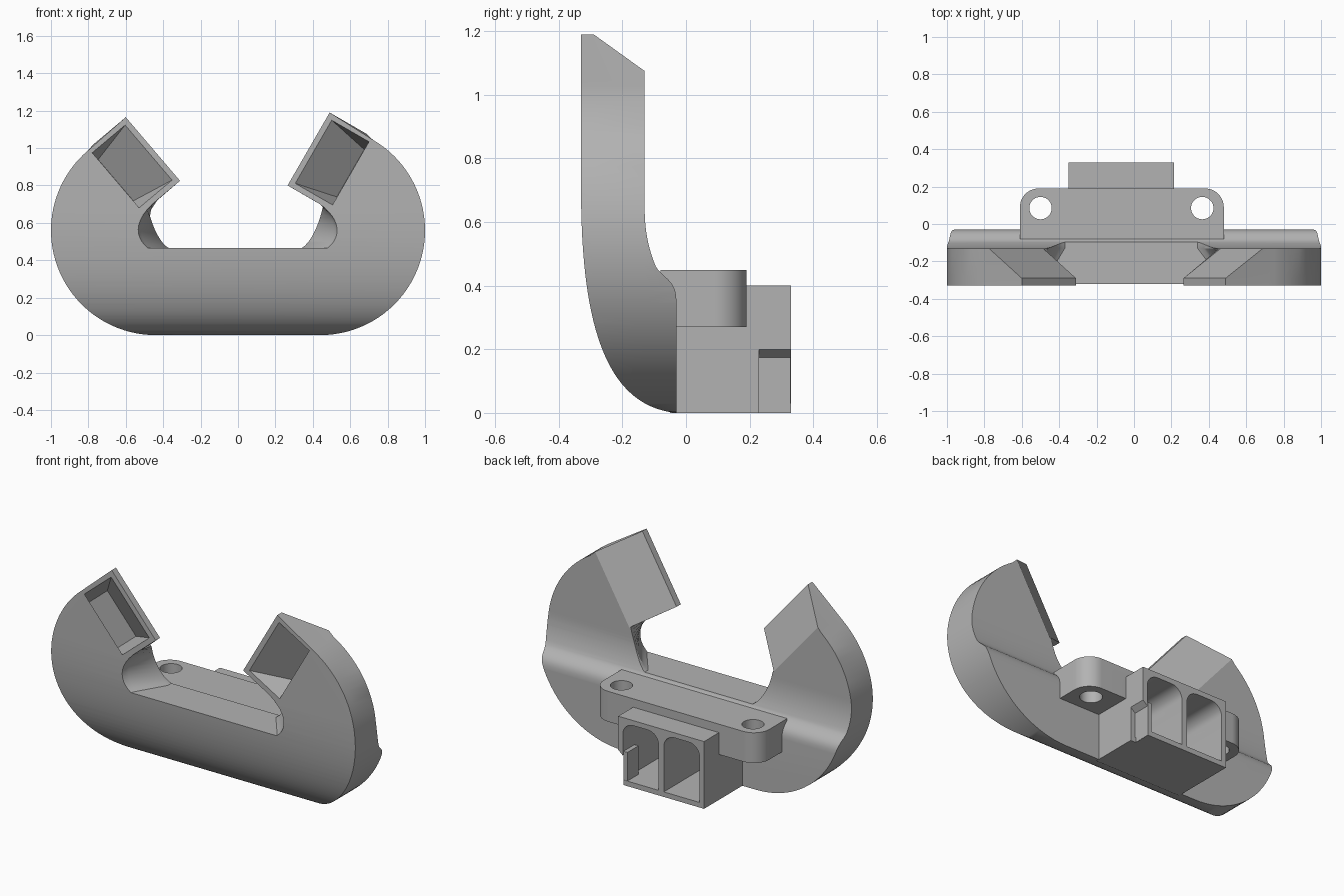
import bpy, bmesh, math
from mathutils import Vector
from mathutils.geometry import interpolate_bezier

cube = bpy.data.objects.get("Cube")
if cube:
    bpy.data.objects.remove(cube, do_unlink=True)

grey = bpy.data.materials.new("plain grey")
grey.use_nodes = True
grey.diffuse_color = (0.45, 0.45, 0.45, 1)
grey.node_tree.nodes["Principled BSDF"].inputs["Base Color"].default_value = (0.45, 0.45, 0.45, 1)


def loft(name, sections):
    """Closed solid through rings that share a point count."""
    bm = bmesh.new()
    rings = [[bm.verts.new(p) for p in s] for s in sections]
    n = len(rings[0])
    for a, b in zip(rings, rings[1:]):
        for i in range(n):
            j = (i + 1) % n
            bm.faces.new((a[i], a[j], b[j], b[i]))
    bm.faces.new(rings[0])
    bm.faces.new(rings[-1])
    bmesh.ops.recalc_face_normals(bm, faces=bm.faces)
    mesh = bpy.data.meshes.new(name)
    bm.to_mesh(mesh)
    bm.free()
    mesh.materials.append(grey)
    obj = bpy.data.objects.new(name, mesh)
    bpy.context.collection.objects.link(obj)
    return obj


def along_y(name, outline, y0, y1):
    return loft(name, [[(x, y, z) for x, z in outline] for y in (y0, y1)])


def along_z(name, outline, z0, z1):
    return loft(name, [[(x, y, z) for x, y in outline] for z in (z0, z1)])


def box(name, x0, x1, y0, y1, z0, z1):
    return along_z(name, [(x0, y0), (x1, y0), (x1, y1), (x0, y1)], z0, z1)


def combine(obj, cutter, operation="DIFFERENCE"):
    mod = obj.modifiers.new("cut", "BOOLEAN")
    mod.operation, mod.solver, mod.object = operation, "EXACT", cutter
    bpy.context.view_layer.objects.active = obj
    bpy.ops.object.modifier_apply(modifier=mod.name)
    bpy.data.objects.remove(cutter, do_unlink=True)


def arc(cx, cy, r, start, end, n):
    angles = [math.radians(start + (end - start) * i / n) for i in range(n + 1)]
    return [Vector((cx + r * math.cos(a), cy + r * math.sin(a))) for a in angles]


def bezier(points, n=12):
    k1, h1, h2, k2 = [Vector(p).to_3d() for p in points]
    return [p.to_2d() for p in interpolate_bezier(k1, h1, h2, k2, n)]


# Per arm: tip corners, direction into the arm, slot curve at front and back
ARMS = {
    1: dict(low=(0.265, 0.80), top=(0.49, 1.19), into=(0.866, -0.5), angle=60,
            front=[(0.49, 0.465), (0.56, 0.52), (0.56, 0.62), (0.43, 0.705)],
            back=[(0.34, 0.465), (0.40, 0.50), (0.44, 0.62), (0.455, 0.69)]),
    -1: dict(low=(-0.31, 0.825), top=(-0.60, 1.165), into=(-0.766, -0.643), angle=130,
             front=[(-0.49, 0.465), (-0.56, 0.52), (-0.57, 0.62), (-0.42, 0.733)],
             back=[(-0.37, 0.465), (-0.43, 0.50), (-0.47, 0.62), (-0.478, 0.67)]),
}


def half_outline(side, blend, retreat):
    """Slot floor up round the tip and down the outside."""
    arm = ARMS[side]
    shift = Vector(arm["into"]) * 0.23 * retreat
    slot = [a.lerp(b, blend) for a, b in zip(bezier(arm["front"]), bezier(arm["back"]))]
    tip = [Vector(arm["low"]) + shift, Vector(arm["top"]) + shift]
    end = -90 if side > 0 else 270
    return slot + tip + arc(0.44 * side, 0.56, 0.56, arm["angle"], end, 40)


# Curved body: front outline lofted in depth, trimmed by the side profile
rings = []
for y, blend, retreat in ((-0.34, 0, 0), (-0.29, 0.2, 0), (-0.13, 1, 1), (0, 1, 1)):
    outline = half_outline(1, blend, retreat) + half_outline(-1, blend, retreat)[::-1]
    rings.append([(p.x, y, p.y) for p in outline])
body = loft("duct_body", rings)

profile = [Vector((-0.33, 1.3))]
profile += bezier([(-0.33, 0.70), (-0.33, 0.25), (-0.24, 0.02), (-0.03, 0)], 28)
profile += bezier([(-0.03, 0.35), (-0.03, 0.42), (-0.07, 0.42), (-0.095, 0.46)], 10)
profile += bezier([(-0.095, 0.46), (-0.12, 0.52), (-0.13, 0.58), (-0.13, 0.64)], 10)[1:]
profile += [Vector((-0.13, 1.3))]
trim = loft("side_trim", [[(x, p.x, p.y) for p in profile] for x in (-1.2, 1.2)])
combine(body, trim, "INTERSECT")

# Slanted outlet pockets in the two tips
for side, arm in ARMS.items():
    low, top, into = (Vector(arm[k]) for k in ("low", "top", "into"))
    across = (top - low).normalized()
    width = (top - low).length
    near = [low + across * 0.03 + into * 0.03, top - across * 0.03 + into * 0.03]
    mouth = near + [p + into * 0.23 for p in reversed(near)]
    centre = sum(mouth, Vector((0, 0))) / 4
    floor = [centre + into * 0.2 + (p - centre) * 0.75 for p in mouth]
    lip = [p - into * 0.01 for p in mouth]
    pocket = loft("pocket", [[(p.x, y, p.y) for p in ring]
                             for y, ring in ((-0.35, lip), (-0.33, mouth), (-0.16, floor))])
    combine(body, pocket)

# Mounting flange with rounded rear corners and two screw holes
flange_outline = [Vector((-0.61, -0.08)), Vector((0.48, -0.08))]
flange_outline += arc(0.38, 0.09, 0.10, 0, 90, 12) + arc(-0.51, 0.09, 0.10, 90, 180, 12)
flange = along_z("mounting_flange", flange_outline, 0.27, 0.45)
for x in (-0.50, 0.365):
    combine(flange, along_z("screw_hole", arc(x, 0.085, 0.06, 0, 350, 35), 0.2, 0.5))

# Inlet box with two round-topped openings
inlet = box("inlet_box", -0.35, 0.215, -0.05, 0.33, 0, 0.40)
flange_gap = [(-0.32, -0.085), (-0.05, 0.185)]
for x0, x1 in flange_gap:
    r = 0.07
    opening = [Vector((x0, 0.03)), Vector((x1, 0.03))]
    opening += arc(x1 - r, 0.37 - r, r, 0, 90, 8) + arc(x0 + r, 0.37 - r, r, 90, 180, 8)
    shape = along_y("opening", opening, -0.04, 0.36)
    combine(inlet, shape)
    # Keep the openings clear where the flange overlaps the box
    combine(flange, along_y("opening", opening, -0.04, 0.36))

# Recessed clip on the inlet's left wall
recess = [(0.25, -0.02), (0.18, -0.02), (0.18, 0.17), (0.215, 0.20), (0.25, 0.20)]
combine(inlet, along_y("clip_recess", recess, 0.23, 0.36))
clip = box("clip_tab", 0.155, 0.181, 0.225, 0.329, 0.001, 0.20)

# Smooth curves, sharp edges
bpy.ops.object.select_all(action="DESELECT")
for obj in (body, flange, inlet, clip):
    obj.select_set(True)
bpy.context.view_layer.objects.active = body
bpy.ops.object.shade_smooth_by_angle(angle=math.radians(30))
